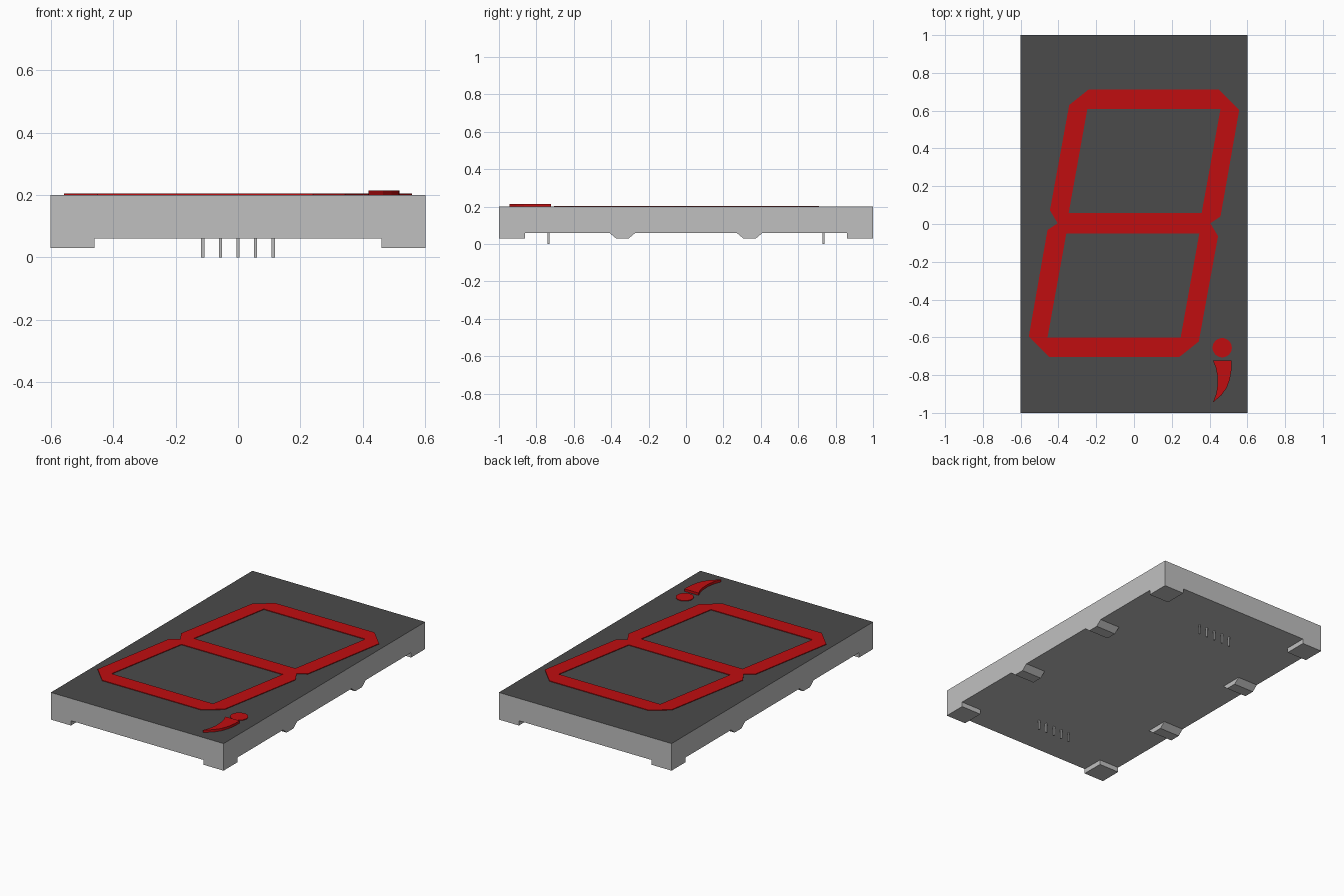
import bpy, bmesh, math
from mathutils import Matrix

cube = bpy.data.objects.get("Cube")
if cube:
    bpy.data.objects.remove(cube, do_unlink=True)


def material(name, rgb):
    m = bpy.data.materials.new(name)
    m.use_nodes = True
    m.diffuse_color = (*rgb, 1)
    m.node_tree.nodes["Principled BSDF"].inputs["Base Color"].default_value = (*rgb, 1)
    return m


GREY = material("housing grey", (0.53, 0.53, 0.53))
DARK = material("dark face", (0.069, 0.069, 0.069))
RED = material("segment red", (0.53, 0.004, 0.005))
METAL = material("pin metal", (0.5, 0.5, 0.5))

# Maps profile axes (u, v, depth) to y, z, x
SIDEWAYS = Matrix(((0, 0, 1), (1, 0, 0), (0, 1, 0))).to_4x4()


def prism(name, points, low, high, mat, matrix=Matrix()):
    """Extrude a flat outline between two depths."""
    bm = bmesh.new()
    face = bm.faces.new([bm.verts.new((u, v, low)) for u, v in points])
    ext = bmesh.ops.extrude_face_region(bm, geom=[face])
    verts = [e for e in ext["geom"] if isinstance(e, bmesh.types.BMVert)]
    bmesh.ops.translate(bm, verts=verts, vec=(0, 0, high - low))
    bmesh.ops.transform(bm, matrix=matrix, verts=bm.verts)
    bmesh.ops.recalc_face_normals(bm, faces=bm.faces)
    mesh = bpy.data.meshes.new(name)
    bm.to_mesh(mesh)
    bm.free()
    mesh.materials.append(mat)
    obj = bpy.data.objects.new(name, mesh)
    bpy.context.collection.objects.link(obj)
    return obj


def box(name, x0, x1, y0, y1, z0, z1, mat):
    return prism(name, [(x0, y0), (x1, y0), (x1, y1), (x0, y1)], z0, z1, mat)


# Housing block with a dark top face
HALF_X, HALF_Y, BASE, TOP, FOOT = 0.6, 1.0, 0.06, 0.2, 0.03
housing = box("housing", -HALF_X, HALF_X, -HALF_Y, HALF_Y, BASE, TOP, GREY)
housing.data.materials.append(DARK)
for poly in housing.data.polygons:
    if poly.normal.z > 0.9:
        poly.material_index = 1

# Square corner feet and tapered feet along the long edges
for sx, side in ((-1, "right"), (1, "left")):
    x0, x1 = sorted((sx * HALF_X, sx * 0.46))
    for sy, end in ((-1, "front"), (1, "back")):
        y0, y1 = sorted((sy * HALF_Y, sy * 0.86))
        box(f"corner_foot_{end}_{side}", x0, x1, y0, y1, FOOT, BASE, GREY)
        profile = [(sy * 0.34 + d, z) for d, z in
                   ((-0.07, BASE), (-0.034, FOOT), (0.034, FOOT), (0.07, BASE))]
        prism(f"tapered_foot_{end}_{side}", profile, x0, x1, GREY, SIDEWAYS)

# Two rows of five contact pins
for end, y in (("front", -0.735), ("back", 0.735)):
    for i in range(5):
        x = (i - 2) * 0.0565
        box(f"pin_{end}_{i + 1}", x - 0.005, x + 0.005, y - 0.005, y + 0.005,
            0, BASE + 0.005, METAL)

# Seven slanted segments: the lower ones are the upper ones turned half round
LENS = TOP + 0.004
CENTRE_Y = 0.004
upper = {
    "end": [(-0.343, 0.626), (-0.24, 0.708), (0.45, 0.708), (0.503, 0.655),
            (0.458, 0.605), (-0.247, 0.605)],
    "side_a": [(0.503, 0.655), (0.557, 0.6), (0.458, 0.036), (0.404, 0),
               (0.358, 0.053), (0.458, 0.605)],
    "side_b": [(-0.343, 0.626), (-0.247, 0.605), (-0.346, 0.053),
               (-0.404, 0), (-0.445, 0.068)],
}
for part, pts in upper.items():
    for sign, level in ((1, "upper"), (-1, "lower")):
        prism(f"segment_{level}_{part}",
              [(sign * x, sign * y + CENTRE_Y) for x, y in pts],
              TOP, LENS, RED)
middle = [(-0.404, 0), (-0.346, 0.053), (0.358, 0.053)]
prism("segment_middle", [(s * x, s * y + CENTRE_Y) for s in (1, -1) for x, y in middle],
      TOP, LENS, RED)

# Round point and raised comma tail
dot = [(0.467 + 0.051 * math.cos(a), -0.655 + 0.051 * math.sin(a))
       for a in (2 * math.pi * i / 32 for i in range(32))]
prism("decimal_point", dot, TOP, LENS, RED)
comma = [(0.418, -0.722), (0.517, -0.722), (0.516, -0.77), (0.508, -0.82),
         (0.492, -0.865), (0.464, -0.905), (0.418, -0.945), (0.435, -0.9),
         (0.443, -0.85), (0.441, -0.8), (0.433, -0.76)]
prism("comma_tail", comma, TOP, 0.215, RED)
